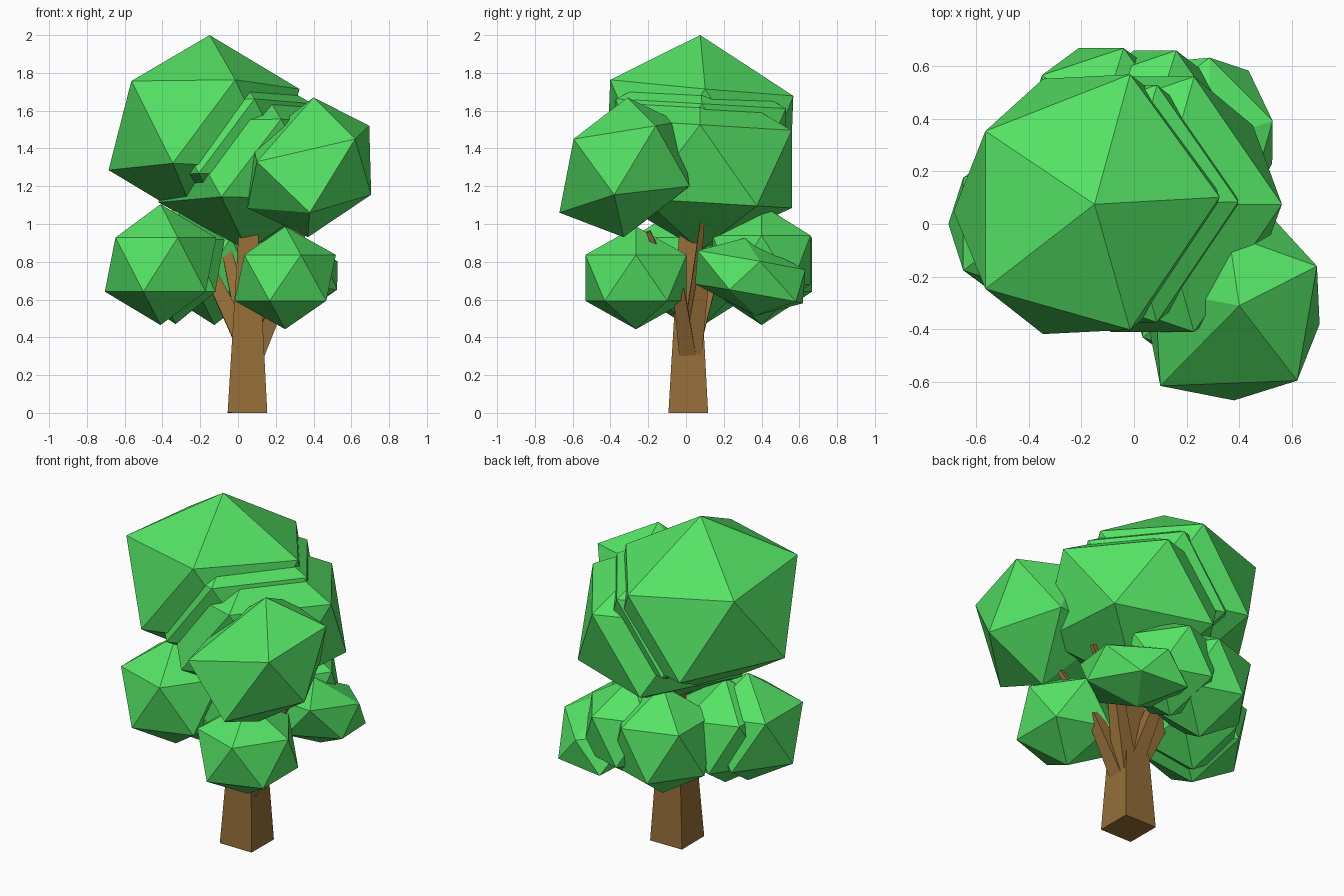
import bpy, bmesh, math
from mathutils import Matrix, Vector

if "Cube" in bpy.data.objects:
    bpy.data.objects.remove(bpy.data.objects["Cube"])


def material(name, color):
    m = bpy.data.materials.new(name)
    m.diffuse_color = (*color, 1)
    m.use_nodes = True
    m.node_tree.nodes["Principled BSDF"].inputs["Base Color"].default_value = m.diffuse_color
    return m


LEAF = material("leaf_green", (0.09, 0.77, 0.13))
BARK = material("bark_brown", (0.30, 0.155, 0.04))


def finish(bm, name, mat):
    mesh = bpy.data.meshes.new(name)
    bmesh.ops.recalc_face_normals(bm, faces=bm.faces)
    bm.to_mesh(mesh)
    bm.free()
    mesh.materials.append(mat)
    obj = bpy.data.objects.new(name, mesh)
    bpy.context.collection.objects.link(obj)


def leaf_clump(name, center, x, y, z):
    """Icosahedron stretched along three axis vectors."""
    bm = bmesh.new()
    bmesh.ops.create_icosphere(bm, subdivisions=1, radius=1)
    m = Matrix((x, y, z)).transposed().to_4x4()
    bm.transform(Matrix.Translation(center) @ m)
    finish(bm, name, LEAF)


def limb(name, start, end, r0, r1):
    """Four-sided tapered limb; radii are half widths."""
    a, b = Vector(start), Vector(end)
    bm = bmesh.new()
    bmesh.ops.create_cone(bm, cap_ends=True, segments=4, depth=(b - a).length,
                          radius1=r0 * math.sqrt(2), radius2=r1 * math.sqrt(2))
    rot = Vector((0, 0, 1)).rotation_difference(b - a).to_matrix().to_4x4()
    bm.transform(Matrix.Translation((a + b) / 2) @ rot @ Matrix.Rotation(math.pi / 4, 4, 'Z'))
    finish(bm, name, BARK)


# Trunk and branches
limb("trunk", (0.05, 0.012, 0), (0.055, 0.015, 0.98), 0.105, 0.05)
branches = [
    ((0.06, 0.02, 0.32), (-0.20, 0.10, 0.85), 0.05, 0.03),
    ((0.06, 0.03, 0.35), (-0.07, 0.19, 0.90), 0.045, 0.025),
    ((0.08, 0.03, 0.28), (0.22, 0.10, 0.78), 0.05, 0.03),
    ((0.09, 0.01, 0.30), (0.25, -0.04, 0.66), 0.045, 0.03),
    ((0.22, -0.04, 0.60), (0.35, -0.20, 0.96), 0.025, 0.012),
    ((0.08, 0.03, 0.50), (0.36, 0.085, 1.0), 0.03, 0.012),
]
for i, b in enumerate(branches):
    limb(f"branch_{i + 1}", *b)

# Upper crown: three overlapping clumps stepping down to the right
leaf_clump("crown_top", (-0.18, 0.075, 1.5), (0.55, 0.03, -0.01), (0, 0.57, -0.05), (0.03, 0, 0.5))
leaf_clump("crown_middle", (-0.06, 0.075, 1.44), (0.50, 0.01, 0), (0, 0.53, -0.03), (0.02, 0, 0.44))
leaf_clump("crown_low", (0.07, 0.075, 1.32), (0.54, 0, 0), (0, 0.57, -0.035), (0.02, 0, 0.46))

# Side crown at the front right: irregular, hull of its twelve corners
bm = bmesh.new()
for p in [(0.40, -0.31, 1.67), (0.695, -0.16, 1.52), (0.62, -0.595, 1.45), (0.10, -0.615, 1.33),
          (0.08, -0.25, 1.42), (0.36, -0.04, 1.54), (0.705, -0.38, 1.155), (0.38, -0.67, 1.06),
          (0.05, -0.36, 1.085), (0.16, 0.0, 1.18), (0.53, 0.02, 1.2), (0.37, -0.33, 0.93)]:
    bm.verts.new(p)
bmesh.ops.convex_hull(bm, input=bm.verts)
finish(bm, "side_crown", LEAF)

# Lower ring of clumps: centre, radii
lower = [
    ((-0.41, 0.0, 0.785), (0.33, 0.335, 0.32)),
    ((-0.33, 0.10, 0.78), (0.29, 0.32, 0.31)),
    ((-0.125, 0.40, 0.785), (0.31, 0.315, 0.32)),
    ((0.08, 0.40, 0.81), (0.29, 0.305, 0.29)),
    ((0.25, -0.265, 0.715), (0.30, 0.315, 0.272)),
]
for i, (c, r) in enumerate(lower):
    leaf_clump(f"lower_clump_{i + 1}", c, (r[0], 0, 0), (0, r[1], 0), (0, 0, r[2]))

# Flatter tilted clump at the back right
leaf_clump("flat_clump", (0.285, 0.34, 0.72), (0.27, 0.073, -0.01), (-0.085, 0.335, -0.06), (0, -0.03, 0.205))
